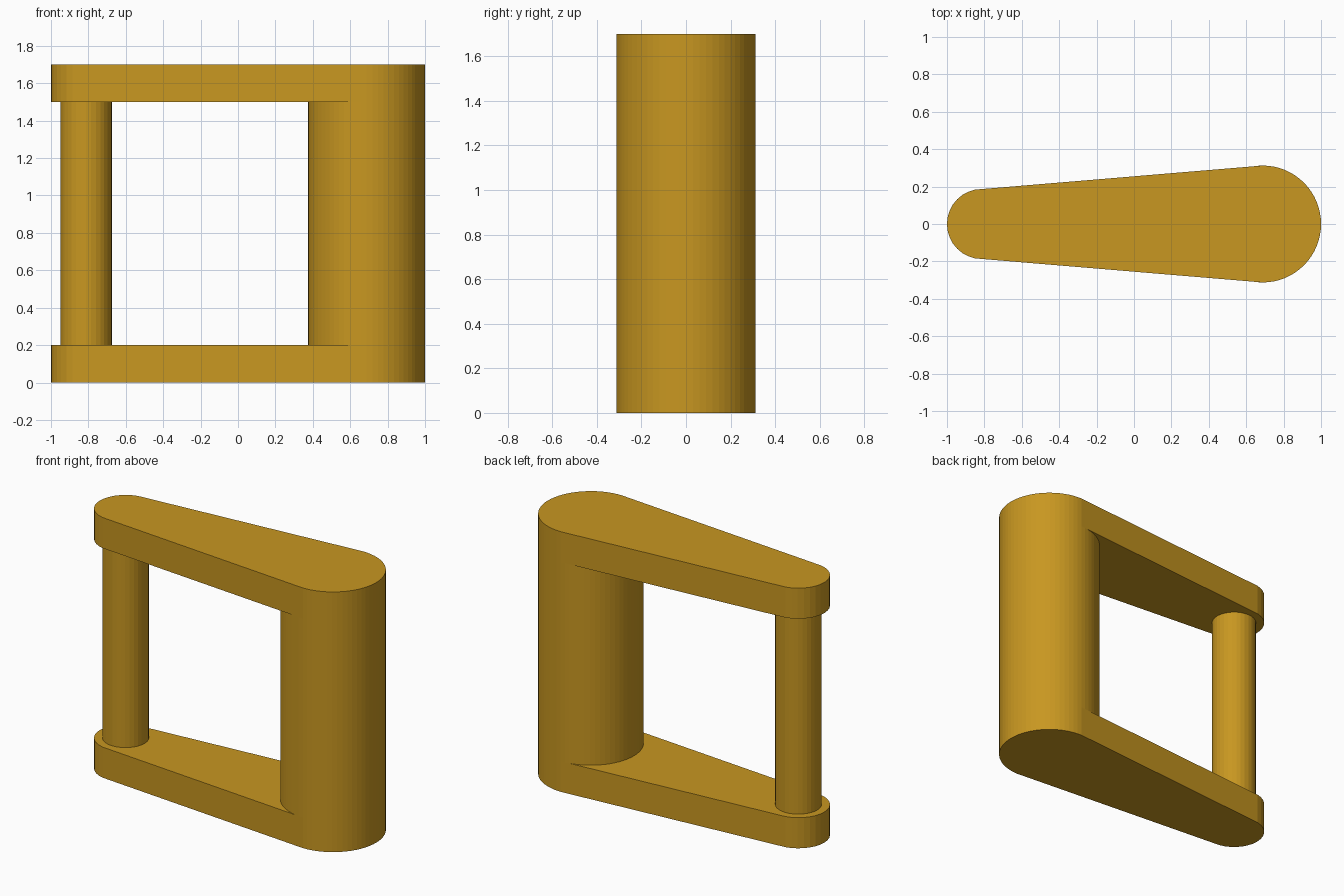
import bpy, bmesh
from math import cos, sin, pi, acos

if "Cube" in bpy.data.objects:
    bpy.data.objects.remove(bpy.data.objects["Cube"])

SMALL = (-0.8125, 0.1875, 32)   # centre x, radius, sides
LARGE = (0.6875, 0.3125, 64)
PIN = (-0.8125, 0.1375, 32)

mat = bpy.data.materials.new("amber")
mat.diffuse_color = (0.58, 0.31, 0.015, 1)
mat.use_nodes = True
mat.node_tree.nodes["Principled BSDF"].inputs["Base Color"].default_value = mat.diffuse_color


def ring(circle):
    cx, r, n = circle
    return [(2 * pi * i / n, cx + r * cos(2 * pi * i / n), r * sin(2 * pi * i / n))
            for i in range(n)]


def extrude(name, outline, z0, z1):
    bm = bmesh.new()
    face = bm.faces.new([bm.verts.new((x, y, z0)) for x, y in outline])
    top = bmesh.ops.extrude_face_region(bm, geom=[face], use_keep_orig=True)["geom"]
    verts = [v for v in top if isinstance(v, bmesh.types.BMVert)]
    bmesh.ops.translate(bm, vec=(0, 0, z1 - z0), verts=verts)
    bmesh.ops.recalc_face_normals(bm, faces=bm.faces)
    me = bpy.data.meshes.new(name)
    bm.to_mesh(me)
    bm.free()
    me.materials.append(mat)
    ob = bpy.data.objects.new(name, me)
    bpy.context.collection.objects.link(ob)
    return ob


# Tapered plate outline: two arcs joined by their tangent lines
tangent = acos((SMALL[1] - LARGE[1]) / (LARGE[0] - SMALL[0]))
right = [(x, y) for a, x, y in ring(LARGE) if a <= tangent]
right = [(x, y) for a, x, y in ring(LARGE) if a >= 2 * pi - tangent] + right
left = [(x, y) for a, x, y in ring(SMALL) if tangent <= a <= 2 * pi - tangent]
plate = right + left

extrude("bottom_plate", plate, 0, 0.2)
extrude("top_plate", plate, 1.5, 1.7)

# Uprights between the plates
extrude("thick_column", [(x, y) for _, x, y in ring(LARGE)], 0.2, 1.5)
extrude("thin_pin", [(x, y) for _, x, y in ring(PIN)], 0.2, 1.5)
